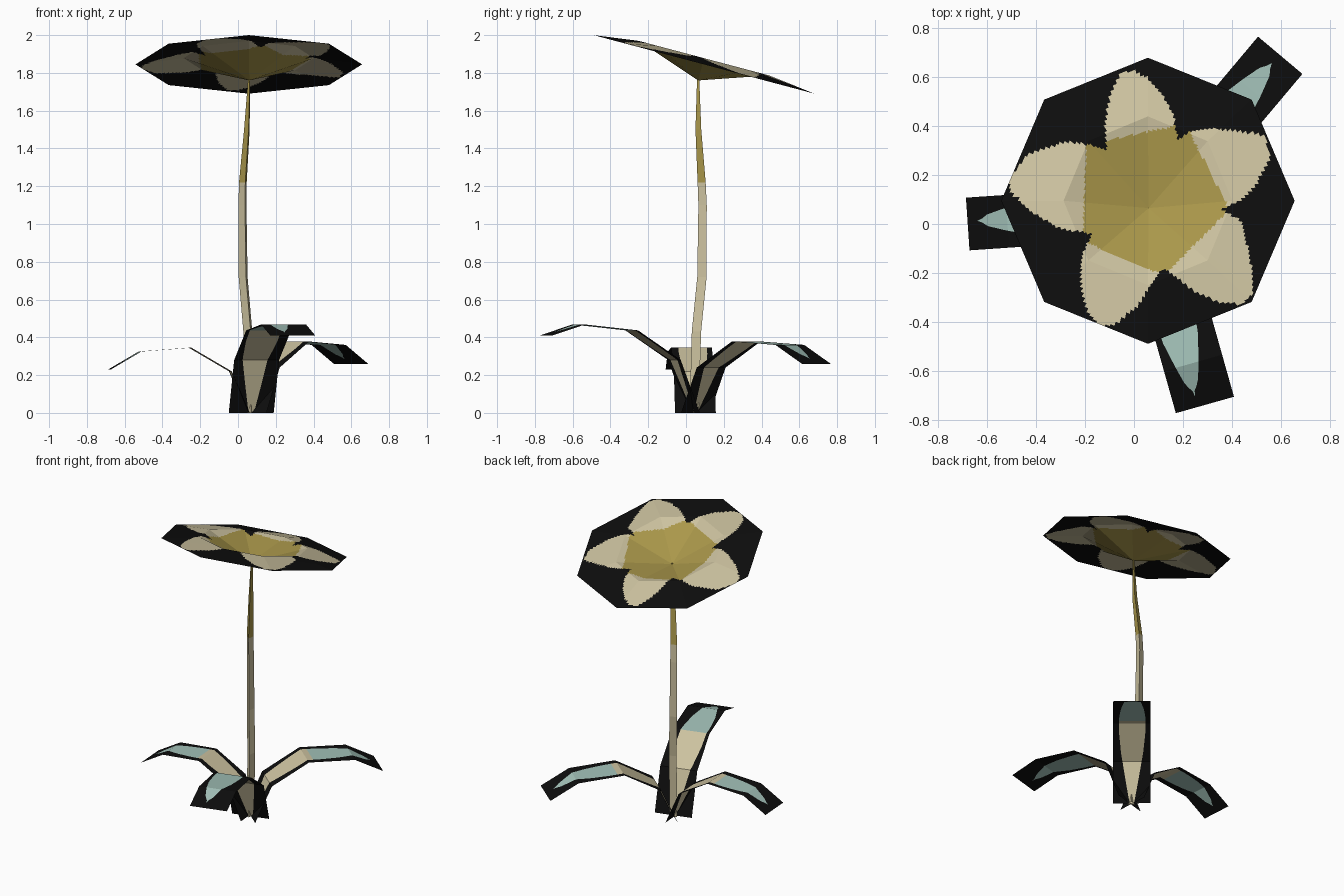
import bpy, bmesh, math
from mathutils import Vector

if "Cube" in bpy.data.objects:
    bpy.data.objects.remove(bpy.data.objects["Cube"])


def material(name, rgb):
    m = bpy.data.materials.new(name)
    m.diffuse_color = (*rgb, 1)
    m.use_nodes = True
    m.node_tree.nodes["Principled BSDF"].inputs["Base Color"].default_value = m.diffuse_color
    return m


MATS = [material("black", (0.004, 0.004, 0.004)),
        material("cream", (0.60, 0.535, 0.345)),
        material("gold", (0.40, 0.31, 0.069)),
        material("pale_teal", (0.366, 0.539, 0.485))]
BLACK, CREAM, GOLD, TEAL = range(4)


def finish(name, bm):
    me = bpy.data.meshes.new(name)
    bm.to_mesh(me)
    bm.free()
    for m in MATS:
        me.materials.append(m)
    ob = bpy.data.objects.new(name, me)
    bpy.context.collection.objects.link(ob)
    return ob


def inside(x, y, poly):
    hit = False
    for (x1, y1), (x2, y2) in zip(poly, poly[1:] + poly[:1]):
        if (y1 > y) != (y2 > y) and x < x1 + (y - y1) * (x2 - x1) / (y2 - y1):
            hit = not hit
    return hit


def interp(table, t):
    for (a, va), (b, vb) in zip(table, table[1:]):
        if t <= b:
            return va + (vb - va) * (t - a) / (b - a)
    return table[-1][1]


# Flower head: tilted octagonal sheet dipping to the stem
PETALS = [(-.11, .30), (-.12, .41), (-.10, .52), (-.055, .62), (0, .625), (.05, .60),
          (.11, .54), (.16, .45), (.18, .34), (.23, .38), (.34, .39), (.53, .365),
          (.56, .28), (.50, .16), (.44, .10), (.36, .06), (.44, .01), (.475, -.14),
          (.49, -.28), (.445, -.33), (.35, -.32), (.25, -.28), (.13, -.185), (.10, -.20),
          (.02, -.33), (-.08, -.415), (-.13, -.42), (-.19, -.36), (-.22, -.25),
          (-.21, -.12), (-.17, -.04), (-.30, -.02), (-.42, .05), (-.51, .14),
          (-.51, .19), (-.43, .29), (-.28, .335), (-.18, .325)]
HEART = [(.21, .41), (.39, .06), (.125, -.21), (-.21, -.07), (-.195, .325)]
TILT = -0.265


def ring_corner(k, rx, ry, lift):
    a = math.radians(90 + 45 * k)
    dy = ry * math.sin(a)
    return Vector((.057 + rx * math.cos(a), .095 + dy, 1.845 + lift + TILT * dy))


def build_flower():
    bm = bmesh.new()
    centre = Vector((.06, .065, 1.76))
    per_side, n_in, n_out = 24, 34, 26
    spokes = []
    for k in range(8):
        for j in range(per_side):
            t = j / per_side
            mid = ring_corner(k, .345, .345, .033).lerp(ring_corner(k + 1, .345, .345, .033), t)
            rim = ring_corner(k, .60, .585, 0).lerp(ring_corner(k + 1, .60, .585, 0), t)
            pts = [centre.lerp(mid, i / n_in) for i in range(1, n_in + 1)]
            pts += [mid.lerp(rim, i / n_out) for i in range(1, n_out + 1)]
            spokes.append([bm.verts.new(p) for p in pts])
    hub = bm.verts.new(centre)
    for a, b in zip(spokes, spokes[1:] + spokes[:1]):
        bm.faces.new((hub, a[0], b[0]))
        for i in range(len(a) - 1):
            bm.faces.new((a[i], a[i + 1], b[i + 1], b[i]))
    for f in bm.faces:
        c = f.calc_center_median()
        if not inside(c.x, c.y, PETALS):
            f.material_index = BLACK
        else:
            f.material_index = GOLD if inside(c.x, c.y, HEART) else CREAM
    finish("flower_head", bm)


build_flower()


# Stem: three-sided tapering tube, gold near the flower
def build_stem():
    path = [(.06, .045, 0, .028), (.057, .058, .43, .029), (.032, .087, .72, .029),
            (.028, .09, 1.1, .026), (.03, .085, 1.22, .025), (.05, .067, 1.5, .018),
            (.06, .065, 1.765, .007)]
    bm = bmesh.new()
    rings = []
    for x, y, z, r in path:
        rings.append([bm.verts.new((x + r * math.cos(a), y + r * math.sin(a), z))
                      for a in (math.radians(-70 + 120 * i) for i in range(3))])
    for lo, hi in zip(rings, rings[1:]):
        for i in range(3):
            j = (i + 1) % 3
            f = bm.faces.new((lo[i], lo[j], hi[j], hi[i]))
            f.material_index = GOLD if lo[i].co.z > 1.2 else CREAM
    finish("stem", bm)


build_stem()

# Leaves: bent black strips with a cream blade and teal tip
BLADE = [(0, .12), (.15, .36), (.3, .58), (.45, .70), (.6, .70), (.72, .60),
         (.82, .40), (.9, .22), (.94, .0), (1, 0)]


def build_leaf(name, base, tip, width, heights, skew):
    base, tip = Vector((*base, 0)), Vector((*tip, 0))
    along = tip - base
    left = Vector((-along.y, along.x, 0)).normalized() * width / 2
    bends = [base + along * f + Vector((0, 0, h))
             for f, h in zip((0, .13, .42, .78, 1), heights)]
    lengths = [(b - a).length for a, b in zip(bends, bends[1:])]
    total, run = sum(lengths), 0
    bm = bmesh.new()
    rows = []
    for seg, (a, b) in enumerate(zip(bends, bends[1:])):
        for i in range(8 + (seg == 3)):
            t = i / 8
            s = (run + lengths[seg] * t) / total
            p, w, off = a.lerp(b, t), interp(BLADE, s), skew * s
            rows.append((s, [bm.verts.new(p + left * c) for c in (-1, off - w, off + w, 1)]))
        run += lengths[seg]
    for (s0, lo), (s1, hi) in zip(rows, rows[1:]):
        for c in range(3):
            f = bm.faces.new((lo[c], hi[c], hi[c + 1], lo[c + 1]))
            f.material_index = BLACK if c != 1 else (TEAL if (s0 + s1) / 2 > .55 else CREAM)
    bmesh.ops.dissolve_degenerate(bm, dist=1e-5, edges=bm.edges)
    finish(name, bm)


build_leaf("left_leaf", (.055, .05), (-.68, 0), .216, (0, .22, .345, .325, .23), -.1)
build_leaf("front_leaf", (.07, .04), (.29, -.74), .247, (0, .28, .437, .468, .41), -.25)
build_leaf("back_right_leaf", (.06, .05), (.598, .69), .237, (0, .24, .378, .36, .26), .05)
